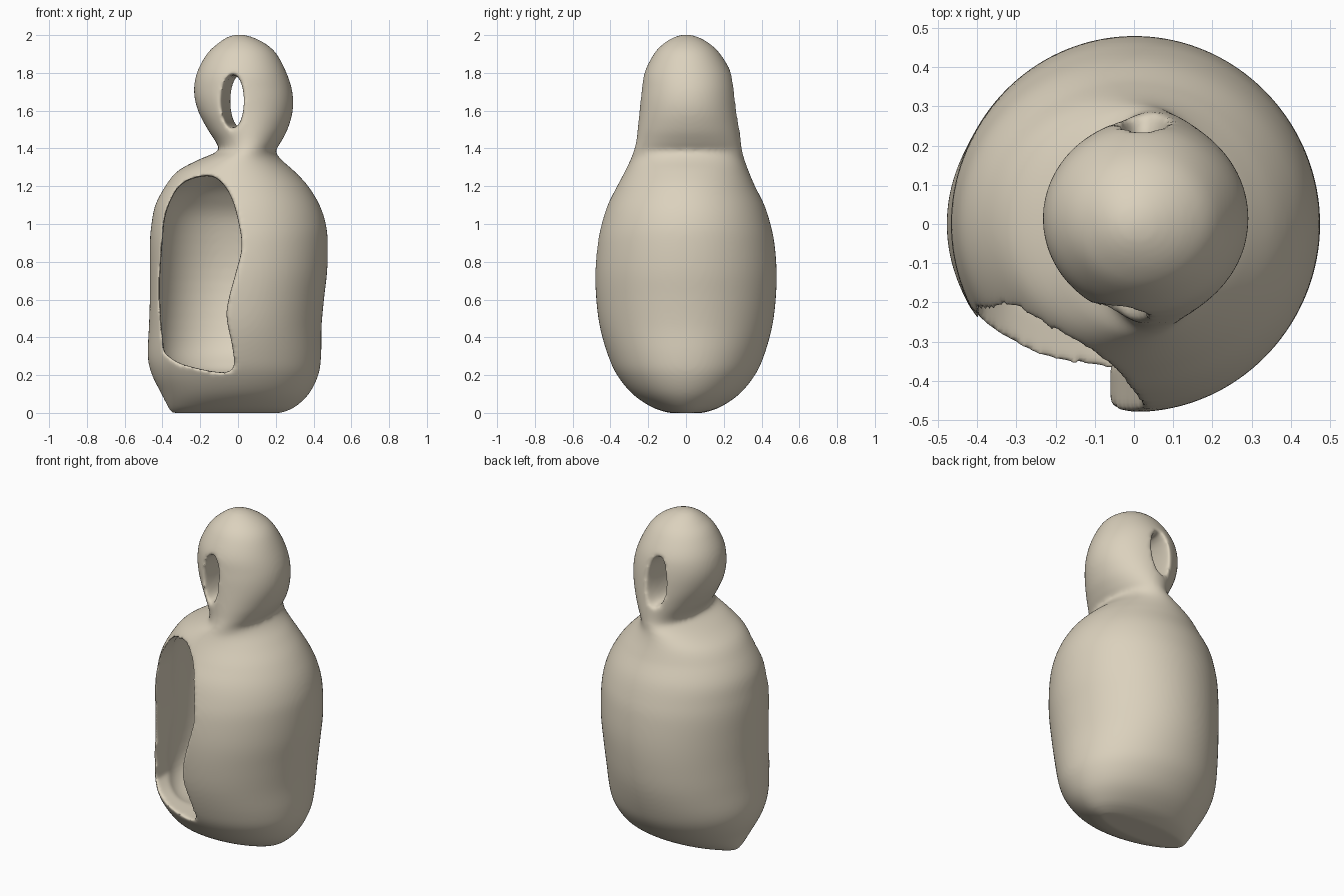
import bpy, bmesh, math

if "Cube" in bpy.data.objects:
    bpy.data.objects.remove(bpy.data.objects["Cube"])

SEG = 96


def catmull(rows, steps):
    """Smoothly interpolate rows of numbers."""
    out = []
    n = len(rows)
    for i in range(n - 1):
        p0, p1, p2, p3 = rows[max(i - 1, 0)], rows[i], rows[i + 1], rows[min(i + 2, n - 1)]
        for s in range(steps):
            t = s / steps
            out.append([0.5 * (2 * b + (c - a) * t + (2 * a - 5 * b + 4 * c - d) * t * t
                               + (3 * b - a - 3 * c + d) * t ** 3)
                        for a, b, c, d in zip(p0, p1, p2, p3)])
    out.append(list(rows[-1]))
    return out


def skin(name, rings):
    """Join rings of equal length into a closed solid."""
    bm = bmesh.new()
    vs = [[bm.verts.new(p) for p in ring] for ring in rings]
    n = len(vs[0])
    for a, b in zip(vs, vs[1:]):
        for i in range(n):
            j = (i + 1) % n
            bm.faces.new((a[i], a[j], b[j], b[i]))
    bm.faces.new(vs[0][::-1])
    bm.faces.new(vs[-1])
    bmesh.ops.recalc_face_normals(bm, faces=bm.faces)
    me = bpy.data.meshes.new(name)
    bm.to_mesh(me)
    bm.free()
    ob = bpy.data.objects.new(name, me)
    bpy.context.collection.objects.link(ob)
    return ob


def oval(z, x0, x1, y0, y1):
    """Horizontal oval ring from its left, right, front and back limits."""
    cx, cy, rx, ry = (x0 + x1) / 2, (y0 + y1) / 2, (x1 - x0) / 2, (y1 - y0) / 2
    return [(cx + rx * math.cos(2 * math.pi * i / SEG),
             cy + ry * math.sin(2 * math.pi * i / SEG), z) for i in range(SEG)]


def apply(ob, mod):
    bpy.context.view_layer.objects.active = ob
    bpy.ops.object.modifier_apply(modifier=mod.name)


def cut(ob, cutter):
    m = ob.modifiers.new("cut", 'BOOLEAN')
    m.operation = 'DIFFERENCE'
    m.solver = 'EXACT'
    m.object = cutter
    apply(ob, m)
    bpy.data.objects.remove(cutter)


# Body and head profile: height, left x, right x, half depth
profile = [
    (0.0, -.35, .23, .09), (.03, -.37, .30, .18), (.10, -.405, .375, .283),
    (.20, -.455, .425, .365), (.30, -.478, .44, .412), (.45, -.472, .442, .455),
    (.60, -.467, .455, .475), (.75, -.467, .472, .48), (.90, -.467, .475, .468),
    (1.0, -.458, .465, .447), (1.1, -.438, .432, .415), (1.2, -.385, .372, .365),
    (1.28, -.32, .298, .327), (1.34, -.21, .23, .302), (1.385, -.11, .20, .288),
    (1.43, -.115, .225, .278), (1.5, -.16, .262, .27), (1.6, -.212, .29, .26),
    (1.7, -.233, .288, .25), (1.8, -.218, .257, .23), (1.9, -.165, .205, .176),
    (1.955, -.108, .145, .122), (1.99, -.055, .075, .062), (2.003, -.01, .02, .015)]
rings = []
for z, x0, x1, h in catmull(profile, 4):
    cy = 0.014 * min(max((z - 1.2) / 0.25, 0), 1) * min(1, (2.02 - z) / 0.3)
    rings.append(oval(z, x0, x1, cy - h, cy + h))
body = skin("body_and_head", rings)

# Hollow inside the body: height, left, right, front, back
hollow = [
    (.21, -.22, .05, -.17, .15), (.25, -.35, .18, -.29, .22), (.38, -.418, .27, -.34, .32),
    (.70, -.418, .30, -.35, .38), (1.0, -.405, .28, -.33, .34), (1.15, -.365, .22, -.29, .25),
    (1.24, -.26, .10, -.19, .15), (1.27, -.20, .0, -.10, .10)]
cut(body, skin("hollow_cutter", [oval(*r) for r in catmull(hollow, 5)]))

# Irregular opening on the front left, running back to the widest part of the hollow
outline = [
    (-.39, .32), (-.30, .26), (-.10, .215), (-.025, .24), (-.03, .35), (-.06, .5),
    (-.05, .6), (-.01, .75), (.02, .88), (.0, 1.02), (-.04, 1.15), (-.11, 1.24),
    (-.20, 1.25), (-.31, 1.2), (-.38, 1.06), (-.40, .9), (-.413, .7), (-.408, .5)]
loop = catmull(outline + outline[:1], 4)[:-1]
cut(body, skin("opening_cutter", [[(x, y, z) for x, z in loop] for y in (-.7, 0.0)]))

# Slanted oval hole through the head, flared at both ends
hole = []
for k in range(17):
    y = -0.32 + 0.04 * k
    flare = 1 + 0.2 * max(0, (abs(y - 0.01) - 0.17) / 0.12) ** 2
    cx = -0.03 + 0.11 * (y + 0.22)
    hole.append([(cx + .058 * flare * math.cos(2 * math.pi * i / SEG), y,
                  1.65 + .14 * flare * math.sin(2 * math.pi * i / SEG)) for i in range(SEG)])
cut(body, skin("head_hole_cutter", hole))

# Even out the surface and soften the rims
m = body.modifiers.new("remesh", 'REMESH')
m.mode = 'VOXEL'
m.voxel_size = 0.0105
apply(body, m)
m = body.modifiers.new("soften", 'SMOOTH')
m.factor = 0.5
m.iterations = 14
apply(body, m)
for p in body.data.polygons:
    p.use_smooth = True

mat = bpy.data.materials.new("warm_clay")
mat.diffuse_color = (0.71, 0.64, 0.51, 1)
mat.use_nodes = True
mat.node_tree.nodes["Principled BSDF"].inputs["Base Color"].default_value = mat.diffuse_color
body.data.materials.clear()
body.data.materials.append(mat)
for p in body.data.polygons:
    p.material_index = 0
